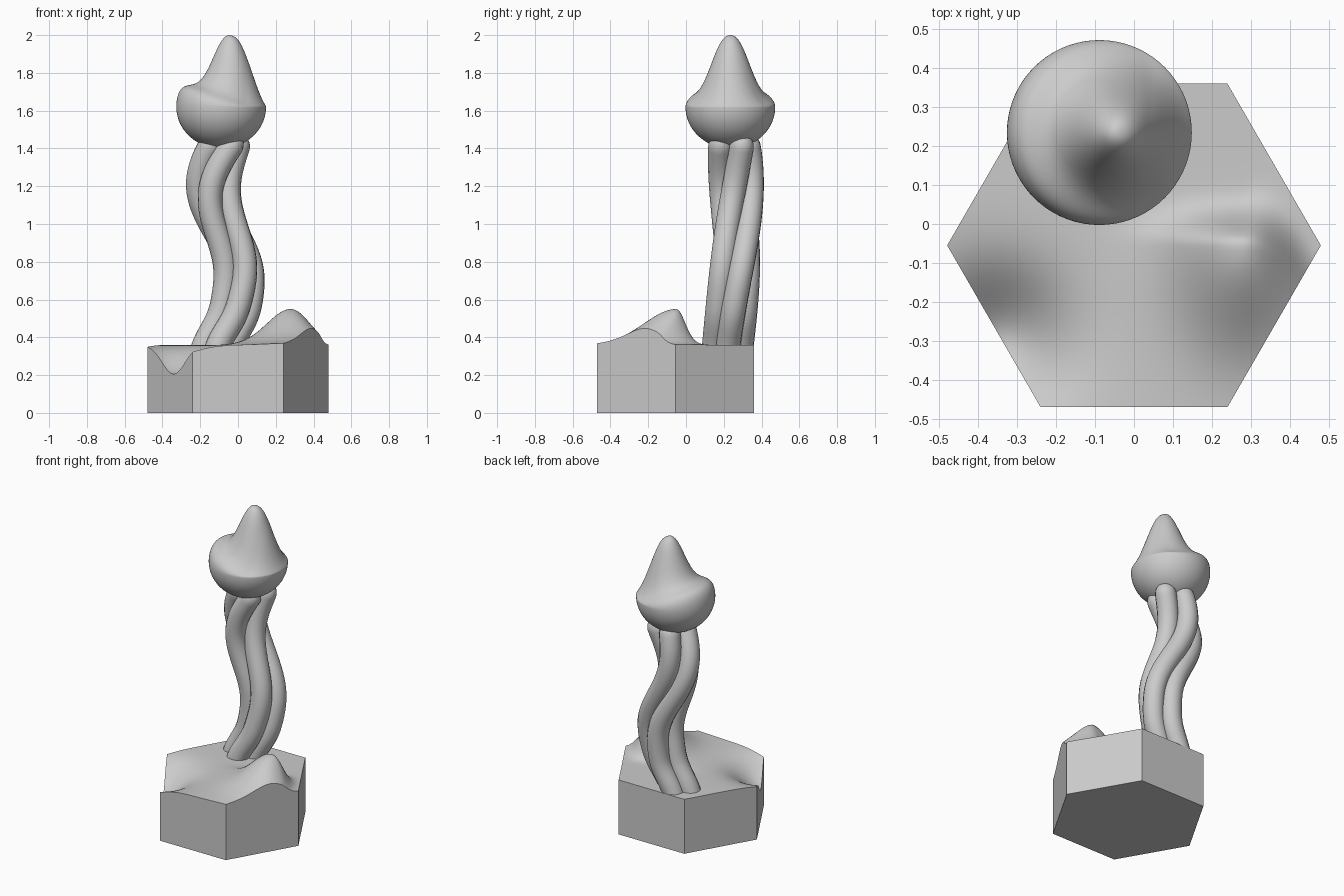
import bpy, bmesh
from math import sin, cos, pi, exp, sqrt, radians, hypot
from mathutils import Matrix

cube = bpy.data.objects.get("Cube")
if cube:
    bpy.data.objects.remove(cube, do_unlink=True)

# One plain grey for everything
grey = bpy.data.materials.new("plain_grey")
grey.use_nodes = True
colour = (0.6, 0.6, 0.6, 1)
grey.diffuse_color = colour
bsdf = next(n for n in grey.node_tree.nodes if n.type == 'BSDF_PRINCIPLED')
bsdf.inputs["Base Color"].default_value = colour


def add_object(name, data):
    ob = bpy.data.objects.new(name, data)
    bpy.context.collection.objects.link(ob)
    data.materials.append(grey)
    return ob


def mesh_object(name, bm):
    bmesh.ops.recalc_face_normals(bm, faces=bm.faces)
    me = bpy.data.meshes.new(name)
    bm.to_mesh(me)
    bm.free()
    return add_object(name, me)


def select_only(ob):
    bpy.ops.object.select_all(action='DESELECT')
    ob.select_set(True)
    bpy.context.view_layer.objects.active = ob


def shade(ob, angle):
    select_only(ob)
    bpy.ops.object.shade_smooth_by_angle(angle=radians(angle))


def bell(d, width):
    return exp(-d * d / (2 * width * width))


# Hexagonal ground block with a curved hill and a dip in its top
def ground(x, y):
    dx = x - 0.28
    bend = max(0, dx)
    dy = y + 0.05 + 5 * bend ** 2
    hill = bell(dx, 0.10 if dx > 0 else 0.125)
    hill *= bell(dy, 0.045 + 0.2 * bend if dy > 0 else 0.17)
    dip = bell(x + 0.35, 0.12) * bell(y + 0.30, 0.12)
    return 0.36 + 0.19 * hill - 0.155 * dip


bm = bmesh.new()
bmesh.ops.create_circle(bm, cap_ends=True, cap_tris=True, segments=6, radius=0.48)
bmesh.ops.rotate(bm, verts=bm.verts, matrix=Matrix.Rotation(pi / 2, 3, 'Z'))
bmesh.ops.translate(bm, verts=bm.verts, vec=(0, -0.055, 0))
bmesh.ops.subdivide_edges(bm, edges=bm.edges, cuts=31, use_grid_fill=True)
for v in bm.verts:
    v.co.z = ground(v.co.x, v.co.y)
rim = [e for e in bm.edges if e.is_boundary]
walls = bmesh.ops.extrude_edge_only(bm, edges=rim)["geom"]
for v in walls:
    if isinstance(v, bmesh.types.BMVert):
        v.co.z = 0
bmesh.ops.holes_fill(bm, edges=[e for e in bm.edges if e.is_boundary], sides=0)
shade(mesh_object("ground_block", bm), 40)


# Four thick stems with rounded tips, twisting round a wavy centre line
def stem_point(z, start):
    f = max(0, (z - 0.36) / 1.09)
    a = radians(start + 122 * f ** 1.6)
    spread = 0.072 + 0.012 * f
    cx = -0.0625 + 0.0675 * cos(pi * (z - 0.72) / 0.48) + 0.02 * bell(z - 0.5, 0.08)
    cy = 0.222 + 0.047 * sin(2.4 * f)
    return (cx + spread * cos(a), cy + spread * sin(a), z, 1)


STEPS, LOW, TIP, ROUND = 90, 0.33, 1.475, 0.07
for i in range(4):
    cu = bpy.data.curves.new("stem_%d" % (i + 1), 'CURVE')
    cu.dimensions = '3D'
    cu.bevel_depth = 0.065
    cu.bevel_resolution = 6
    cu.use_fill_caps = True
    line = cu.splines.new('POLY')
    line.points.add(STEPS)
    for k, p in enumerate(line.points):
        z = LOW + (TIP - LOW) * k / STEPS
        p.co = stem_point(z, -88 + 90 * i)
        p.radius = max(0.05, sqrt(max(0, 1 - max(0, (z - TIP + ROUND) / ROUND) ** 2)))
    select_only(add_object(cu.name, cu))
    bpy.ops.object.convert(target='MESH')
    shade(bpy.context.object, 60)

# Head: a round bowl below, a tilted shoulder and a tall soft peak above
bm = bmesh.new()
bmesh.ops.create_uvsphere(bm, u_segments=72, v_segments=72, radius=1)
for v in bm.verts:
    x, y, up = v.co
    r = min(1, hypot(x, y))
    px, py = -0.089 + 0.2375 * x, 0.235 + 0.2375 * y
    if up > 0:
        shoulder = max(0.015, 0.06 - 0.082 * x) * sqrt(1 - r ** 6)
        peak = 0.337 * exp(-(hypot(px + 0.03, py - 0.235) / 0.126) ** 2.4)
        z = 1.62 + shoulder + peak * (1 - r ** 8)
    else:
        z = 1.62 + 0.22 * up
    v.co = (px, py, z)
shade(mesh_object("head", bm), 80)
